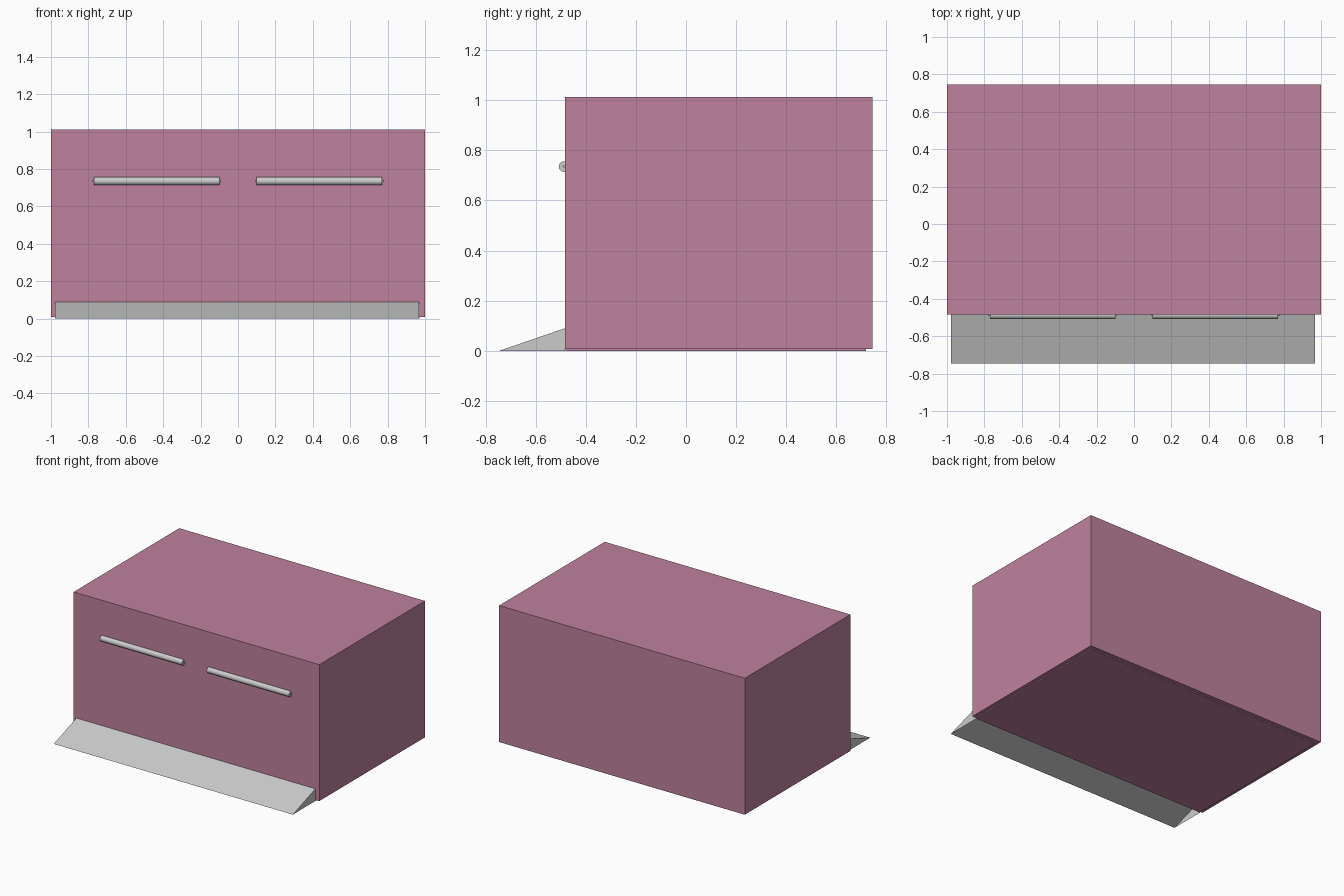
import bpy, math

if "Cube" in bpy.data.objects:
    bpy.data.objects.remove(bpy.data.objects["Cube"])

pink = bpy.data.materials.new("pink_paint")
pink.diffuse_color = (0.52, 0.22, 0.34, 1)
pink.use_nodes = True
pink.node_tree.nodes["Principled BSDF"].inputs["Base Color"].default_value = pink.diffuse_color


def box(name, lo, hi):
    """Axis-aligned box between two corners."""
    bpy.ops.mesh.primitive_cube_add(size=1, location=[(a + b) / 2 for a, b in zip(lo, hi)])
    ob = bpy.context.object
    ob.name = name
    ob.scale = [b - a for a, b in zip(lo, hi)]
    bpy.ops.object.transform_apply(location=False, rotation=False, scale=True)
    ob.data.materials.append(pink)
    return ob


def bar(name, x0, x1, radius):
    """Round bar along x at handle height."""
    bpy.ops.mesh.primitive_cylinder_add(
        vertices=20, radius=radius, depth=x1 - x0,
        location=((x0 + x1) / 2, -0.487, 0.735), rotation=(0, math.pi / 2, 0))
    bpy.context.object.name = name
    bpy.ops.object.shade_smooth_by_angle(angle=math.radians(35))


# Main cabinet and slightly inset floor plate
box("cabinet", (-1, -0.483, 0.008), (1, 0.745, 1.012))
box("floor_plate", (-0.975, -0.48, 0.0), (0.97, 0.718, 0.012))

# Two front handles, each with a thin pin showing at its ends
for side, x0, x1 in (("left", -0.77, -0.10), ("right", 0.10, 0.77)):
    bar(side + "_handle", x0, x1, 0.021)
    bar(side + "_handle_pin", x0 - 0.007, x1 + 0.007, 0.005)

# Front ramp: sloped top and triangular ends, open underneath
verts = [(x, y, z) for x in (-0.978, 0.968)
         for y, z in ((-0.745, 0), (-0.483, 0), (-0.483, 0.09))]
mesh = bpy.data.meshes.new("ramp")
mesh.from_pydata(verts, [], [(0, 3, 5, 2), (0, 2, 1), (3, 4, 5)])
bpy.context.collection.objects.link(bpy.data.objects.new("ramp", mesh))
